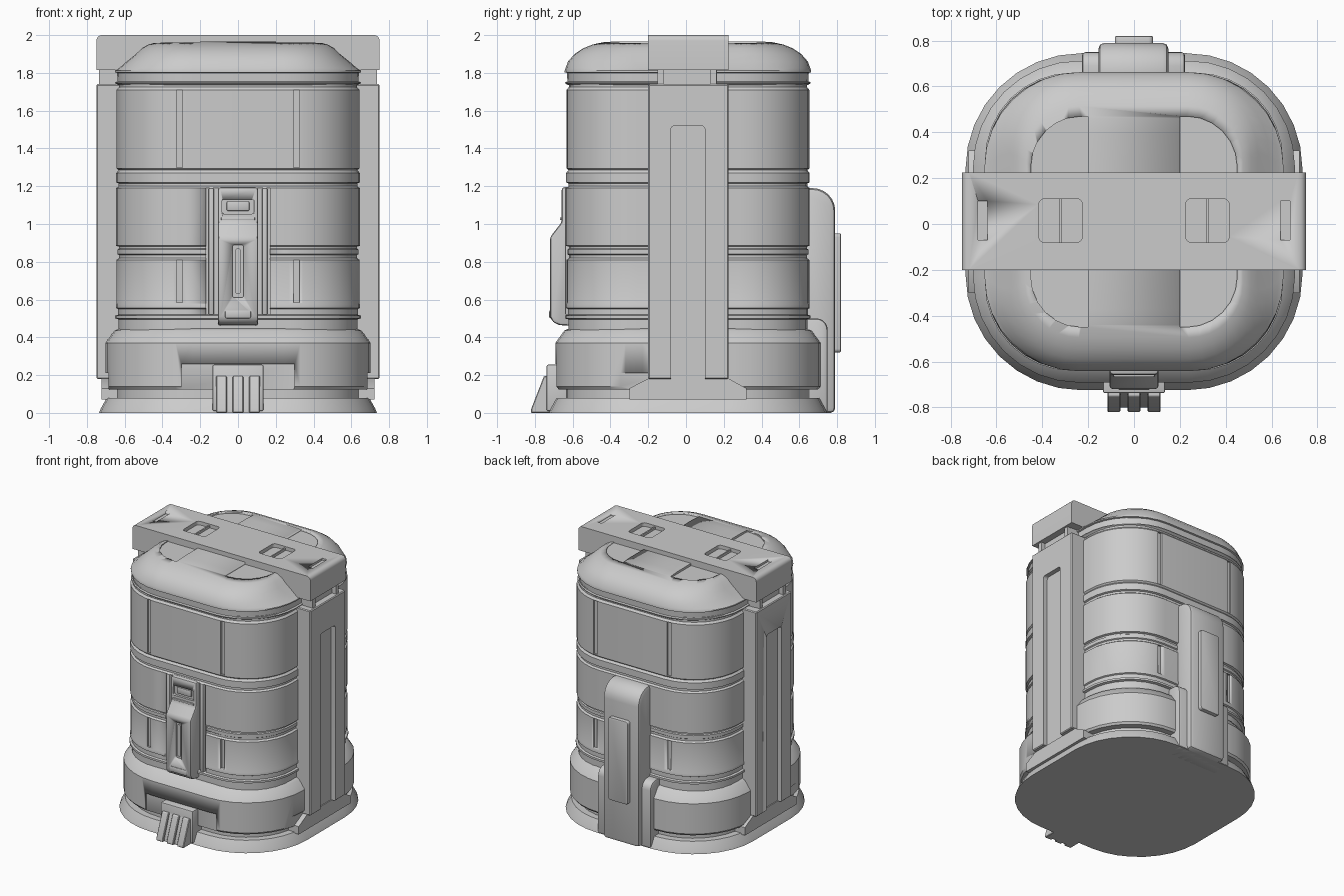
import bpy, bmesh, math
from math import cos, sin, pi

if "Cube" in bpy.data.objects:
    bpy.data.objects.remove(bpy.data.objects["Cube"])

CY = 0.01          # body centre in y


def rrect(cx, cy, hx, hy, r, n=5):
    """Rounded rectangle outline."""
    pts = []
    for q, (sx, sy) in enumerate([(1, 1), (-1, 1), (-1, -1), (1, -1)]):
        for i in range(n + 1):
            a = (q + i / n) * pi / 2
            pts.append((cx + sx * (hx - r) + r * cos(a), cy + sy * (hy - r) + r * sin(a)))
    return pts


def activate(ob):
    bpy.ops.object.select_all(action='DESELECT')
    ob.select_set(True)
    bpy.context.view_layer.objects.active = ob


def loft(name, rings, bevel=0.0, segs=2):
    """Closed solid through equal-length rings of 3D points."""
    bm = bmesh.new()
    vs = [[bm.verts.new(p) for p in ring] for ring in rings]
    n = len(vs[0])
    for a, b in zip(vs, vs[1:]):
        for i in range(n):
            bm.faces.new((a[i], a[(i + 1) % n], b[(i + 1) % n], b[i]))
    bm.faces.new(vs[0][::-1])
    bm.faces.new(vs[-1])
    bmesh.ops.recalc_face_normals(bm, faces=bm.faces)
    me = bpy.data.meshes.new(name)
    bm.to_mesh(me)
    bm.free()
    ob = bpy.data.objects.new(name, me)
    bpy.context.collection.objects.link(ob)
    activate(ob)
    if bevel:
        m = ob.modifiers.new("bevel", 'BEVEL')
        m.width, m.segments, m.limit_method = bevel, segs, 'ANGLE'
        bpy.ops.object.modifier_apply(modifier=m.name)
    bpy.ops.object.shade_smooth_by_angle(angle=math.radians(32))
    return ob


def prism(name, pts, axis, a, b, bevel=0.0, segs=2):
    place = {'x': lambda u, v, w: (w, u, v), 'y': lambda u, v, w: (u, w, v),
             'z': lambda u, v, w: (u, v, w)}[axis]
    return loft(name, [[place(u, v, w) for u, v in pts] for w in (a, b)], bevel, segs)


def box(name, x0, x1, y0, y1, z0, z1, bevel=0.0, segs=2):
    return prism(name, [(x0, y0), (x1, y0), (x1, y1), (x0, y1)], 'z', z0, z1, bevel, segs)


def cut(ob, cutter):
    cutter.hide_render = True
    activate(ob)
    m = ob.modifiers.new("cut", 'BOOLEAN')
    m.operation, m.solver, m.object = 'DIFFERENCE', 'EXACT', cutter
    bpy.ops.object.modifier_apply(modifier=m.name)
    bpy.data.objects.remove(cutter)


def shell(name, profile, core):
    """Stack of rounded squares; profile rows are (z, half x, half y)."""
    return loft(name, [[(x, y, z) for x, y in rrect(0, CY, hx, hy, min(hx, hy) - core, 8)]
                       for z, hx, hy in profile])


def sym(rows):
    return [(z, h, h) for z, h in rows]


def arc(cx, cy, r, n=5):
    return [(cx + r * cos(i / n * pi / 2), cy + r * sin(i / n * pi / 2)) for i in range(n + 1)]


# Base flange and lower skirt
shell("base_flange", sym([(0, .735), (.02, .728), (.08, .695), (.08, .645), (.15, .645)]), .23)
skirt = shell("lower_skirt", sym([(.125, .69), (.14, .702), (.37, .702), (.435, .655),
                                  (.447, .63)]), .24)
cut(skirt, box("cut", -.3, .3, -.9, -.675, .1, .26))
for s in (-1, 1):
    cut(skirt, prism("cut", [(-.56, .1), (-.53, .14), (-.46, .21), (-.1, .21), (-.1, .1)],
                     'x', s * .685, s * .9))

# Main drum with its ring grooves
body = shell("body", sym([
    (.42, .632), (.495, .632), (.5, .65), (.515, .65), (.52, .635), (.55, .635), (.555, .645),
    (.575, .645), (.58, .643), (.81, .643), (.82, .63), (.835, .63), (.84, .638), (.865, .638),
    (.87, .63), (.88, .63), (.885, .645), (1.19, .645), (1.2, .632), (1.215, .632), (1.22, .645),
    (1.27, .645), (1.285, .632), (1.295, .643), (1.71, .643), (1.725, .63), (1.76, .63)]), .27)
for s in (-1, 1):
    for z0, z1 in ((1.3, 1.71), (.585, .81)):
        for y0, y1 in ((-.8, -.615), (.637, .8)):
            cut(body, box("cut", s * .295, s * .325, y0, y1, z0, z1))
cut(body, box("cut", -.17, .17, -.8, -.612, .52, 1.19))

# Domed lid with four shallow pockets
lid = shell("lid", [(1.735, .635, .635), (1.745, .65, .65), (1.75, .65, .65), (1.755, .638, .638),
                    (1.8, .64, .64), (1.803, .652, .652), (1.812, .652, .652),
                    (1.825, .63, .648), (1.86, .59, .635), (1.9, .54, .6), (1.93, .51, .555),
                    (1.95, .475, .505), (1.962, .43, .45), (1.967, .38, .38)], .24)
for s in (-1, 1):
    pts = [(max(x, .2), y) for x, y in rrect(0, CY, .45, .46, .22, 6)]
    outer = [p for p in pts if p[0] > .2]
    lo = min(y for x, y in outer)
    hi = max(y for x, y in outer)
    right = sorted(outer, key=lambda p: p[1])
    cut(lid, prism("cut", [(s * x, y) for x, y in [(.2, lo)] + right + [(.2, hi)]],
                   'z', 1.95, 2.1))

# Carry strap over the lid
strap = box("top_strap", -.75, .75, -.2, .225, 1.815, 2.0, .012)
prof = [(-.75, 1.815), (.75, 1.815)] + arc(.72, 1.97, .03) + [(-x, z) for x, z in arc(.72, 1.97, .03)[::-1]]
bpy.data.objects.remove(strap)
strap = prism("top_strap", prof, 'y', -.2, .225)
for s in (-1, 1):
    cut(strap, prism("cut", rrect(s * .32, .015, .095, .095, .025), 'z', 1.972, 2.1))
    cut(strap, box("cut", s * .64, s * .68, -.07, .1, 1.985, 2.1))
    box("strap_window_bar", s * .32 - .005, s * .32 + .005, -.08, .11, 1.96, 1.99)

# Side columns, their connectors and feet
for s in (-1, 1):
    col = box("side_column", s * .6, s * .75, -.2, .225, .18, 1.74, .006, 1)
    cut(col, prism("cut", [(-.08, .17), (.1, .17)] + arc(.08, 1.5, .02)
                   + [(.02 - y, z) for y, z in arc(.08, 1.5, .02)[::-1]], 'x', s * .715, s * .9))
    box("column_connector", s * .6, s * .7, -.15, .165, 1.73, 1.83)
    for y in (-.135, .145):
        box("connector_peg", s * .66, s * .735, y - .016, y + .016, 1.73, 1.83)
    prism("column_foot", [(-.3, .07), (-.3, .13), (-.2, .182), (.225, .182), (.32, .13), (.32, .07)],
          'x', s * .58, s * .722)

# Front latch and guide rails
latch = prism("front_latch", [(-.6, .46), (-.67, .465), (-.705, .48), (-.72, .51), (-.72, .93),
                              (-.658, 1.01), (-.658, 1.195), (-.6, 1.195)],
              'x', -.107, .107, .015)
cut(latch, prism("cut", rrect(0, .75, .03, .14, .015), 'y', -.9, -.7))
cut(latch, prism("cut", rrect(0, 1.092, .085, .038, .012), 'y', -.9, -.64))
prism("latch_inlay", rrect(0, .75, .013, .12, .008), 'y', -.712, -.69)
box("latch_button", -.06, .06, -.652, -.63, 1.07, 1.12, .006)
box("latch_lip", -.09, .09, -.668, -.64, 1.02, 1.035, .005)
box("latch_toe", -.07, .07, -.725, -.68, .5, .545, .01)
for s in (-1, 1):
    box("latch_rail", s * .128, s * .155, -.64, -.6, .52, 1.19, .005)

# Foot pedal at the front
box("pedal_plate", -.135, .135, -.738, -.6, .01, .255, .008)
prism("pedal_back", [(-.7, 0), (-.8, 0), (-.8, .02), (-.738, .19), (-.7, .19)], 'x', -.11, .11)
for x in (-.0875, 0, .0875):
    prism("pedal_ridge", [(-.7, 0), (-.82, 0), (-.82, .02), (-.752, .195), (-.7, .195)],
          'x', x - .028, x + .028, .004, 1)

# Rear spine, cover plate and lower bracket
prism("rear_spine", [(.6, 0), (.79, 0)] + arc(.67, 1.07, .12, 6) + [(.6, 1.19)],
      'x', -.155, .15, .025)
prism("rear_cover", rrect(0, .635, .083, .315, .02), 'y', .77, .82, .006)
prism("rear_bracket", [(.6, 0), (.75, 0)] + arc(.69, .44, .06) + [(.6, .5)],
      'x', -.227, .222, .015)
